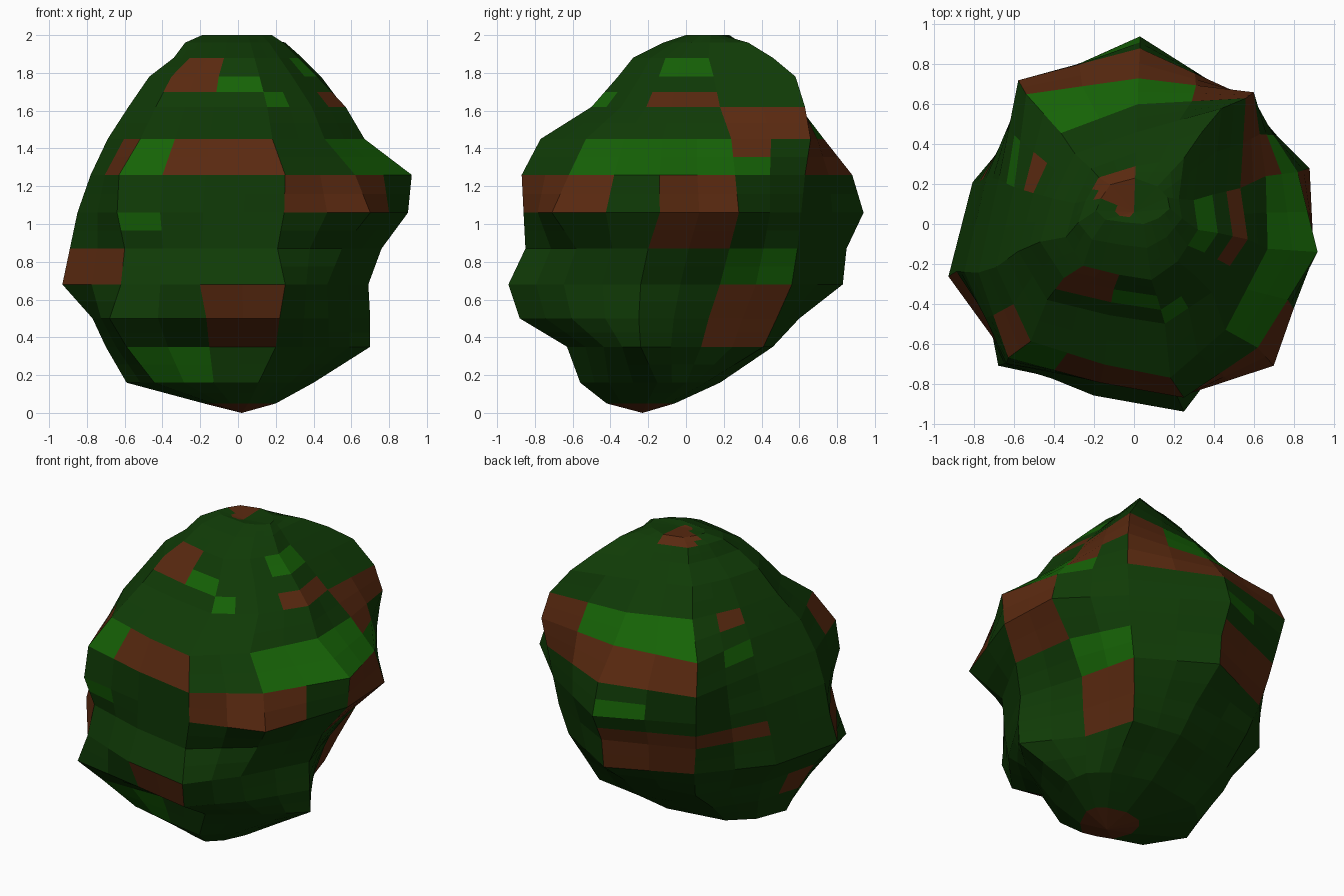
import bpy, bmesh, math

# Column outline seen from above, anticlockwise
outline = [(-.92, -.26), (-.69, -.71), (-.20, -.85), (.25, -.93), (.63, -.64), (.92, -.15),
           (.86, .28), (.60, .66), (.03, .95), (-.58, .72), (-.80, .24)]

# Rings: height, x min, x max, y min, y max
rings = [
    (0.05, -.18, .20, -.42, -.06),
    (0.16, -.59, .40, -.56, .18),
    (0.35, -.70, .70, -.63, .46),
    (0.50, -.77, .70, -.88, .60),
    (0.68, -.93, .69, -.94, .83),
    (0.87, -.89, .77, -.85, .85),
    (1.06, -.85, .90, -.86, .94),
    (1.26, -.78, .92, -.87, .88),
    (1.45, -.69, .67, -.77, .73),
    (1.62, -.58, .57, -.50, .60),
    (1.78, -.47, .42, -.36, .46),
    (1.88, -.34, .32, -.28, .36),
    (1.96, -.28, .24, -.12, .29),
    (2.00, -.19, .18, .00, .23)]

# Lumps: column -> first ring, then x, y for successive rings
lumps = {
    1: (2, [(-.59, -.58), (-.68, -.71), (-.62, -.69), (-.60, -.65), (-.64, -.70), (-.63, -.67)]),
    3: (2, [(.20, -.63), (.22, -.88), (.25, -.94)]),
    4: (5, [(.55, -.58), (.70, -.71), (.62, -.62)]),
    5: (2, [(.70, -.24), (.70, -.25), (.69, -.24), (.76, -.20)]),
    6: (2, [(.45, .08), (.50, .12), (.56, .18), (.70, .23), (.88, .28), (.82, .26), (.66, .24)]),
    7: (2, [(.35, .41), (.40, .48), (.47, .56), (.52, .59), (.55, .61), (.58, .63),
            (.60, .66), (.56, .63), (.44, .58), (.34, .46), (.25, .33)]),
    9: (3, [(-.44, .53), (-.48, .60), (-.52, .64), (-.55, .68), (-.58, .72), (-.54, .65)]),
}

BROWN, LIGHT = 1, 2
# Leaf patches: start angle, end angle (0 = right, -90 = front), low z, high z, colour
patches = [
    (-164, -134, .68, .87, BROWN), (-103, -75, .35, .68, BROWN),
    (-75, -25, 1.06, 1.26, BROWN), (-9, 18, .87, 1.26, BROWN),
    (-115, -75, 1.26, 1.45, BROWN), (-142, -134, 1.26, 1.45, BROWN),
    (-137, -102, 1.74, 1.9, BROWN), (90, 140, 1.97, 2.1, BROWN),
    (-180, 180, -.1, .06, BROWN), (18, 47, 1.45, 1.64, BROWN),
    (18, 36, 1.36, 1.45, BROWN), (47, 88, 1.26, 1.45, BROWN),
    (-15, 15, 1.6, 1.74, BROWN), (14, 50, .36, .67, BROWN),
    (88, 129, 1.26, 1.45, BROWN), (90, 163, .87, .97, BROWN),
    (90, 129, .68, .87, BROWN), (50, 68, 1.45, 1.62, BROWN),
    (-180, -165, .35, .5, BROWN), (148, 163, 1.54, 1.62, BROWN),
    (-134, -115, 1.26, 1.45, LIGHT), (-103, -75, 1.7, 1.8, LIGHT),
    (-75, -55, 1.62, 1.7, LIGHT), (-134, -118, .96, 1.06, LIGHT),
    (-134, -105, .2, .35, LIGHT), (-45, 18, 1.26, 1.45, LIGHT),
    (-15, 15, 1.78, 1.86, LIGHT), (18, 34, 1.26, 1.36, LIGHT),
    (88, 129, 1.45, 1.62, LIGHT), (68, 88, 1.45, 1.62, LIGHT),
    (14, 50, .68, .87, LIGHT), (88, 109, 1.06, 1.16, LIGHT),
    (148, 163, 1.36, 1.45, LIGHT)]


def make_material(name, colour):
    m = bpy.data.materials.new(name)
    m.diffuse_color = (*colour, 1)
    return m


def ring_points(k):
    """Scale each quadrant of the outline to the ring extents, then apply lumps."""
    z, x0, x1, y0, y1 = rings[k]
    cy = (y0 + y1) / 2 * max(0, 1 - (y1 - y0) / 1.2)
    pts = []
    for i, (x, y) in enumerate(outline):
        px = x / .92 * (x1 if x > 0 else -x0)
        py = cy + (y / .95 * (y1 - cy) if y > 0 else y / .93 * (cy - y0))
        if i in lumps:
            first, spots = lumps[i]
            if first <= k < first + len(spots):
                px, py = spots[k - first]
        pts.append((px, py, z))
    return pts


# Lofted lumpy body closed at both poles
bm = bmesh.new()
loops = [[bm.verts.new(p) for p in ring_points(k)] for k in range(len(rings))]
n = len(outline)
bottom = bm.verts.new((.02, -.23, 0))
top = bm.verts.new((0, .06, 1.99))
for i in range(n):
    j = (i + 1) % n
    bm.faces.new((bottom, loops[0][j], loops[0][i]))
    bm.faces.new((top, loops[-1][i], loops[-1][j]))
    for lo, hi in zip(loops, loops[1:]):
        bm.faces.new((lo[i], lo[j], hi[j], hi[i]))
bmesh.ops.subdivide_edges(bm, edges=bm.edges[:], cuts=1, use_grid_fill=True)
bmesh.ops.recalc_face_normals(bm, faces=bm.faces[:])

# Paint the patches
for f in bm.faces:
    c = f.calc_center_median()
    a = math.degrees(math.atan2(c.y, c.x))
    for a0, a1, z0, z1, mat in patches:
        if a0 <= a <= a1 and z0 <= c.z <= z1:
            f.material_index = mat
            break

mesh = bpy.data.meshes.new("bush")
bm.to_mesh(mesh)
bm.free()
for name, colour in (("dark_leaf", (.005, .043, .002)), ("brown_leaf", (.10, .022, .005)),
                     ("light_leaf", (.008, .125, .002))):
    mesh.materials.append(make_material(name, colour))
bpy.context.collection.objects.link(bpy.data.objects.new("bush", mesh))
